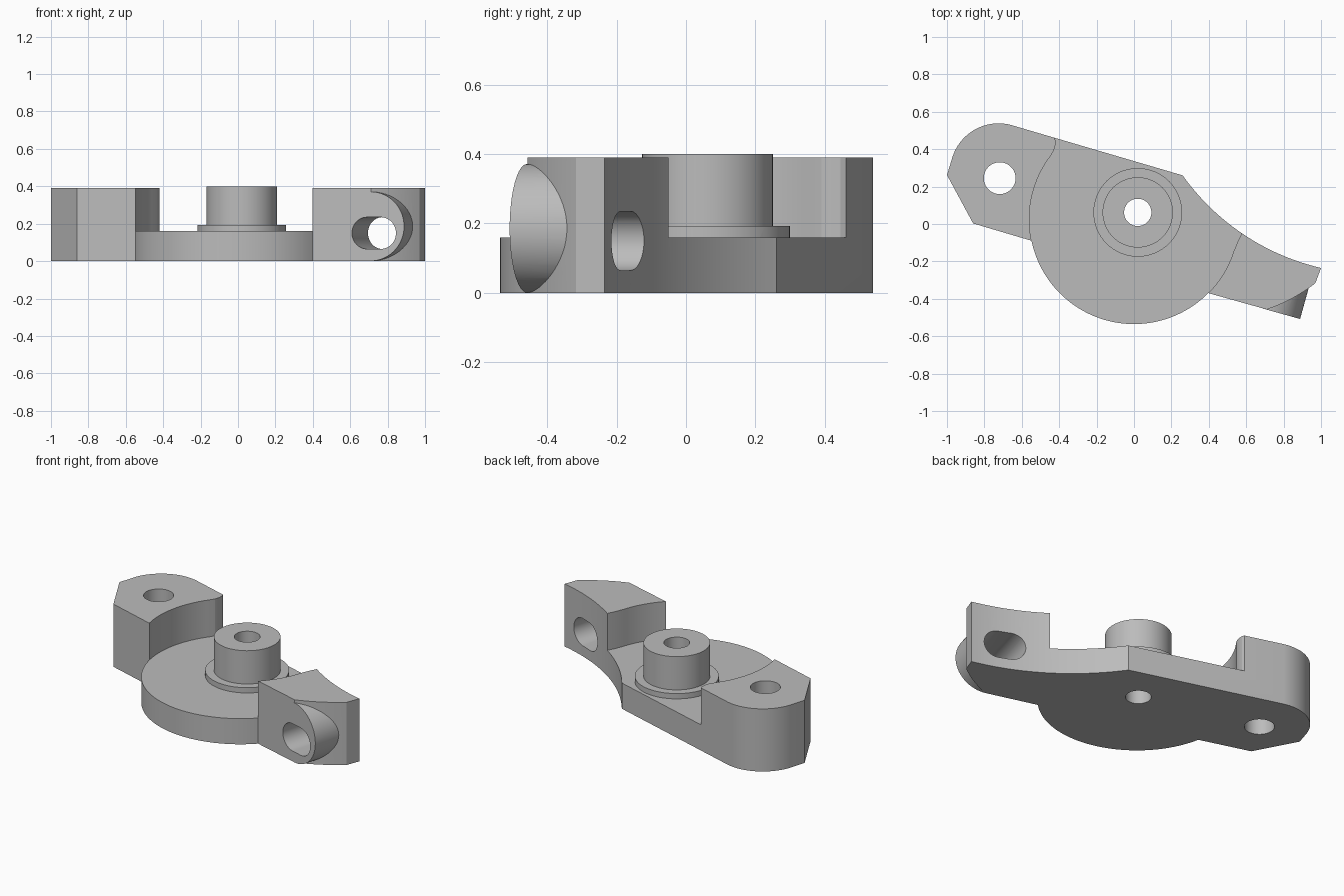
import bpy, bmesh
from math import cos, sin, atan2, pi, radians
from mathutils import Matrix, Vector

if "Cube" in bpy.data.objects:
    bpy.data.objects.remove(bpy.data.objects["Cube"])

grey = bpy.data.materials.new("plain_grey")
grey.use_nodes = True
grey.diffuse_color = (0.5, 0.5, 0.5, 1)
grey.node_tree.nodes["Principled BSDF"].inputs["Base Color"].default_value = (0.5, 0.5, 0.5, 1)


def arc(centre, r, a0, a1, n=24):
    """Points on an arc, angles in radians."""
    return [(centre[0] + r * cos(a0 + (a1 - a0) * i / n),
             centre[1] + r * sin(a0 + (a1 - a0) * i / n)) for i in range(n + 1)]


def arc_through(p, q, s, n=24):
    """Short arc from p through q to s."""
    (ax, ay), (bx, by), (cx, cy) = p, q, s
    d = 2 * (ax * (by - cy) + bx * (cy - ay) + cx * (ay - by))
    a2, b2, c2 = ax * ax + ay * ay, bx * bx + by * by, cx * cx + cy * cy
    ux = (a2 * (by - cy) + b2 * (cy - ay) + c2 * (ay - by)) / d
    uy = (a2 * (cx - bx) + b2 * (ax - cx) + c2 * (bx - ax)) / d
    a0, a1 = atan2(ay - uy, ax - ux), atan2(cy - uy, cx - ux)
    a1 = a0 + (a1 - a0 + pi) % (2 * pi) - pi
    return arc((ux, uy), (Vector(p) - Vector((ux, uy))).length, a0, a1, n)


def prism(name, pts, z0, z1, matrix=None):
    """Extrude a closed counter-clockwise profile."""
    bm = bmesh.new()
    face = bm.faces.new([bm.verts.new((x, y, z0)) for x, y in pts])
    new = bmesh.ops.extrude_face_region(bm, geom=[face])["geom"]
    bmesh.ops.translate(bm, vec=(0, 0, z1 - z0),
                        verts=[v for v in new if isinstance(v, bmesh.types.BMVert)])
    bmesh.ops.recalc_face_normals(bm, faces=bm.faces)
    if matrix:
        bm.transform(matrix)
    mesh = bpy.data.meshes.new(name)
    bm.to_mesh(mesh)
    bm.free()
    mesh.materials.append(grey)
    ob = bpy.data.objects.new(name, mesh)
    bpy.context.collection.objects.link(ob)
    return ob


def cylinder(name, centre, r, z0, z1):
    return prism(name, arc(centre, r, 0, 2 * pi, 64)[:-1], z0, z1)


def combine(body, tool, operation):
    mod = body.modifiers.new(tool.name, "BOOLEAN")
    mod.object, mod.operation, mod.solver = tool, operation, "EXACT"
    bpy.context.view_layer.objects.active = body
    bpy.ops.object.modifier_apply(modifier=mod.name)
    bpy.data.objects.remove(tool)


disc, disc_r = (0, 0.025), 0.56
hub = (0.02, 0.062)
left_join, right_join = radians(191.8), radians(315.2)
lug_start = Vector((0.71, -0.457))
rim = arc(disc, disc_r, left_join, right_join, 48)

# Full-height silhouette of the two arms and the disc
outline = [(-0.86, 0.003)] + rim
outline += arc_through(lug_start[:], (0.845, -0.398), (0.97, -0.316), 12)
outline += arc_through((1.0, -0.235), (0.577, -0.05), (0.26, 0.26))
outline += arc_through((-0.66, 0.53), (-0.885, 0.482), (-0.97, 0.36))
outline += [(-1.0, 0.262)]
body = prism("bracket_body", outline, 0, 0.39)

# Pocket between the arm blocks
pocket = arc(disc, disc_r, right_join, radians(342.5), 12)
pocket += [(0.555, -0.093), (0.577, -0.05), (0.62, 0.03), (0.8, 0.8), (-0.4, 0.8),
           (-0.427, 0.465), (-0.42, 0.445), (-0.421, 0.42), (-0.43, 0.39)]
pocket += arc(disc, disc_r, radians(143.2), left_join, 20)
pocket += [(-0.62, -0.7), (0.42, -0.7)]
combine(body, prism("pocket_cutter", pocket, 0.16, 0.6), "DIFFERENCE")

# Round lug on the front of the right arm, with its frame along the arm face
tangent = (lug_start - Vector(rim[-1])).normalized()
frame = Matrix(((tangent.x, 0, tangent.y, lug_start.x),
                (tangent.y, 0, -tangent.x, lug_start.y),
                (0, 1, 0, 0), (0, 0, 0, 1)))
lug = [(-0.02, 0.371), (-0.02, 0.001)] + arc((0, 0.186), 0.185, -pi / 2, pi / 2, 32)
combine(body, prism("round_lug", lug, -0.24, 0.001, frame), "UNION")

# Slot through the right arm
slot = arc((0.055, 0.15), 0.085, -pi / 2, pi / 2) + arc((-0.02, 0.15), 0.085, pi / 2, 1.5 * pi)
combine(body, prism("slot_cutter", slot, -0.7, 0.2, frame), "DIFFERENCE")

# Stepped hub
combine(body, cylinder("hub_flange", hub, 0.237, 0.1, 0.193), "UNION")
combine(body, cylinder("hub_post", hub, 0.188, 0.12, 0.4), "UNION")

# Vertical holes
combine(body, cylinder("hub_hole", hub, 0.073, -0.1, 0.6), "DIFFERENCE")
combine(body, cylinder("ear_hole", (-0.718, 0.245), 0.085, -0.1, 0.6), "DIFFERENCE")

# Smooth curved walls, keep corners crisp
bpy.ops.object.select_all(action="DESELECT")
body.select_set(True)
bpy.context.view_layer.objects.active = body
bpy.ops.object.shade_smooth_by_angle(angle=radians(15))
